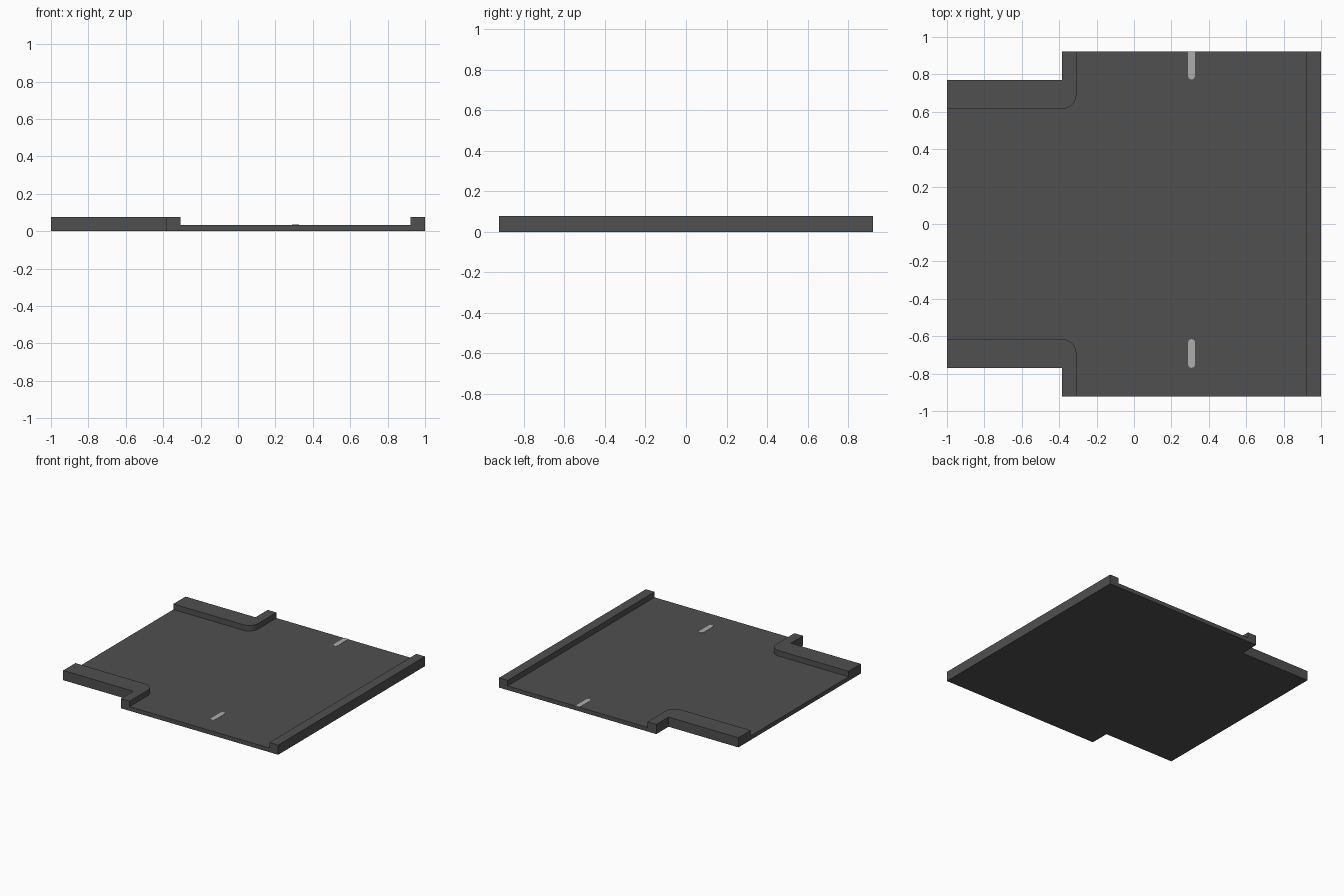
import bpy, bmesh, math

if "Cube" in bpy.data.objects:
    bpy.data.objects.remove(bpy.data.objects["Cube"])

U = 1 / 13           # layout module
SLAB = 0.033         # road surface height
CURB = 0.077         # kerb top height


def material(name, grey):
    m = bpy.data.materials.new(name)
    m.diffuse_color = (grey, grey, grey, 1)
    m.use_nodes = True
    m.node_tree.nodes["Principled BSDF"].inputs["Base Color"].default_value = m.diffuse_color
    return m


asphalt = material("dark_grey_asphalt", 0.08)
paint = material("light_grey_paint", 0.42)


def prism(name, outline, z0, z1, mat):
    """Extrude a 2D outline between two heights."""
    bm = bmesh.new()
    base = bm.faces.new([bm.verts.new((x, y, z0)) for x, y in outline])
    top = bmesh.ops.extrude_face_region(bm, geom=[base])["geom"]
    for v in top:
        if isinstance(v, bmesh.types.BMVert):
            v.co.z = z1
    bmesh.ops.recalc_face_normals(bm, faces=bm.faces)
    mesh = bpy.data.meshes.new(name)
    bm.to_mesh(mesh)
    bm.free()
    mesh.materials.append(mat)
    obj = bpy.data.objects.new(name, mesh)
    bpy.context.collection.objects.link(obj)
    return obj


def arc(cx, cy, r, a0, a1, n=6):
    return [(cx + r * math.cos(math.radians(a0 + (a1 - a0) * i / n)),
             cy + r * math.sin(math.radians(a0 + (a1 - a0) * i / n)))
            for i in range(n + 1)]


# Road slab: T-shaped plan, narrower on the left
half = [(-1, 10 * U), (-5 * U, 10 * U), (-5 * U, 12 * U), (1, 12 * U)]
prism("road_slab", half + [(x, -y) for x, y in reversed(half)], 0, SLAB, asphalt)

# Straight kerb along the right edge
prism("right_kerb", [(12 * U, -12 * U), (1, -12 * U), (1, 12 * U), (12 * U, 12 * U)],
      SLAB, CURB, asphalt)

# L-shaped kerbs with a rounded inner corner, mirrored front to back
corner = ([(-1, 8 * U)] + arc(-5 * U, 9 * U, U, -90, 0)
          + [(-4 * U, 12 * U), (-5 * U, 12 * U), (-5 * U, 10 * U), (-1, 10 * U)])
for side, s in (("back", 1), ("front", -1)):
    prism(side + "_corner_kerb", [(x, s * y) for x, y in corner], SLAB, CURB, asphalt)

# Painted lane dashes: the back one is cut flat by the slab edge
R, X = 0.0185, 4 * U
low = arc(X, 10 * U + R + 0.003, R, 180, 360)
prism("back_lane_dash", low + [(X + R, 12 * U), (X - R, 12 * U)],
      SLAB - 0.001, SLAB + 0.002, paint)
prism("front_lane_dash", arc(X, -10 * U + R, R, 180, 360) + arc(X, -8 * U - R, R, 0, 180),
      SLAB - 0.001, SLAB + 0.002, paint)
